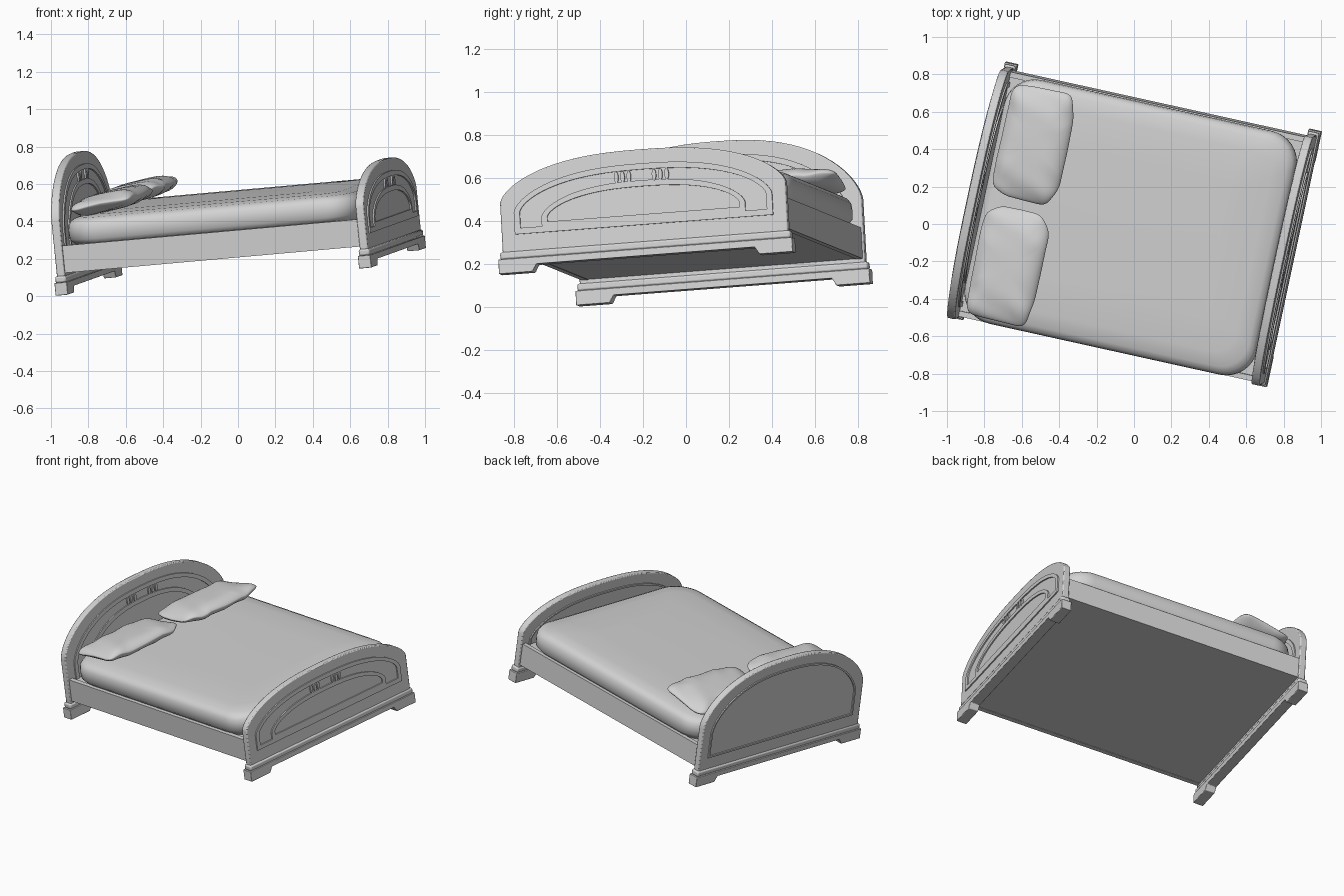
import bpy, bmesh, math
from mathutils import Matrix, Vector

cube = bpy.data.objects.get("Cube")
if cube:
    bpy.data.objects.remove(cube, do_unlink=True)

# One plain grey for the whole bed
grey = bpy.data.materials.new("plain_grey")
GREY = (0.65, 0.65, 0.65, 1.0)
grey.diffuse_color = GREY
grey.use_nodes = True
grey.node_tree.nodes["Principled BSDF"].inputs["Base Color"].default_value = GREY

# The bed is built level (u along, v across, w up) and then tilted by this frame
u = Vector((0.973, -0.215, 0.087)).normalized()
v = Vector((0.211, 0.974, 0.075))
v = (v - u * v.dot(u)).normalized()
w = u.cross(v)
FRAME = Matrix.Translation((0.015, 0.0, 0.13)) @ Matrix((u, v, w)).transposed().to_4x4()


def finish(name, bm, bevel=0.0, angle=35):
    bmesh.ops.recalc_face_normals(bm, faces=bm.faces)
    mesh = bpy.data.meshes.new(name)
    bm.to_mesh(mesh)
    bm.free()
    mesh.materials.append(grey)
    obj = bpy.data.objects.new(name, mesh)
    bpy.context.collection.objects.link(obj)
    obj.matrix_world = FRAME
    bpy.ops.object.select_all(action="DESELECT")
    obj.select_set(True)
    bpy.context.view_layer.objects.active = obj
    bpy.ops.object.shade_smooth_by_angle(angle=math.radians(angle))
    if bevel:
        mod = obj.modifiers.new("soft_edge", "BEVEL")
        mod.width, mod.segments, mod.limit_method = bevel, 2, "ANGLE"
    return obj


def extrude(bm, depth):
    geom = bmesh.ops.extrude_face_region(bm, geom=bm.faces[:])["geom"]
    bmesh.ops.translate(bm, verts=[g for g in geom if isinstance(g, bmesh.types.BMVert)],
                        vec=(depth, 0, 0))


def prism(name, pts, u0, u1, bevel=0.0):
    """Extrude a closed (v, w) outline from u0 to u1."""
    bm = bmesh.new()
    bm.faces.new([bm.verts.new((u0, a, b)) for a, b in pts])
    extrude(bm, u1 - u0)
    return finish(name, bm, bevel)


def box(name, u0, u1, v0, v1, w0, w1, bevel=0.0):
    return prism(name, [(v0, w0), (v1, w0), (v1, w1), (v0, w1)], u0, u1, bevel)


def strip(name, outer, inner, u0, u1):
    """Raised moulding between two matching outlines."""
    bm = bmesh.new()
    a = [bm.verts.new((u0, *p)) for p in outer]
    b = [bm.verts.new((u0, *p)) for p in inner]
    for i in range(len(a)):
        j = (i + 1) % len(a)
        bm.faces.new((a[i], a[j], b[j], b[i]))
    extrude(bm, u1 - u0)
    return finish(name, bm)


def arch(half, base, shoulder, top, n=40):
    """Straight sides carrying a flattened arch."""
    pts = [(-half, base)]
    for i in range(n + 1):
        t = math.pi * (1 - i / n)
        c, s = math.cos(t), max(math.sin(t), 0.0)
        pts.append((half * math.copysign(abs(c) ** (2 / 2.5), c),
                    shoulder + (top - shoulder) * s ** (2 / 1.6)))
    return pts + [(half, base)]


def moulding(name, half, base, shoulder, top, face, out, t=0.028):
    strip(name, arch(half, base, shoulder, top),
          arch(half - t, base + t, shoulder, top - t), face - out * 0.003, face + out * 0.008)


# Headboard and footboard: arched panel, mouldings, bars and plinth
PLINTH = [(-0.70, 0), (-0.54, 0), (-0.52, 0.035), (0.52, 0.035), (0.54, 0), (0.70, 0),
          (0.70, 0.068), (-0.70, 0.068)]
for name, side, shoulder, top in (("headboard", -1, 0.395, 0.716), ("footboard", 1, 0.33, 0.533)):
    u_in, u_out = side * 0.81, side * 0.855
    prism(name + "_panel", arch(0.68, 0.09, shoulder, top), u_in, u_out, 0.006)
    prism(name + "_plinth", PLINTH, side * 0.800, side * 0.868, 0.003)
    box(name + "_plinth_cap", side * 0.804, side * 0.864, -0.692, 0.692, 0.066, 0.102, 0.01)
    # The decorated face looks towards the foot of the bed
    deco, plain = (u_in, u_out) if side < 0 else (u_out, u_in)
    moulding(name + "_outer_moulding", 0.615, 0.18, shoulder - 0.05, top - 0.067, deco, 1)
    moulding(name + "_back_moulding", 0.615, 0.18, shoulder - 0.05, top - 0.067, plain, -1, 0.012)
    moulding(name + "_inner_moulding", 0.485, 0.20, shoulder - 0.08, top - 0.146, deco, 1)
    for i, vc in enumerate((-0.12, -0.09, -0.06, 0.06, 0.09, 0.12)):
        bar = [(vc + 0.010 * math.cos(a), top - 0.124 + 0.027 * math.sin(a))
               for a in (math.tau * k / 16 for k in range(16))]
        prism(f"{name}_bar_{i + 1}", bar, deco - 0.003, deco + 0.009)

# Side rails and the closed base between them
box("bed_base", -0.82, 0.82, -0.66, 0.66, 0.118, 0.245)
for name, s in (("right_rail", -1), ("left_rail", 1)):
    box(name, -0.82, 0.82, s * 0.64, s * 0.67, 0.116, 0.262)


def rounded_rect(hu, hv, r, n=8):
    pts = []
    for k, (su, sv) in enumerate(((1, 1), (-1, 1), (-1, -1), (1, -1))):
        for i in range(n + 1):
            a = math.pi / 2 * (k + i / n)
            pts.append((su * (hu - r) + r * math.cos(a), sv * (hv - r) + r * math.sin(a)))
    return pts


# Mattress: stacked rounded outlines with a soft shoulder and a slight crown
bm = bmesh.new()
rings = []
for inset, height in ((0.04, 0.242), (0.015, 0.27), (0.003, 0.285), (0.0, 0.33), (0.004, 0.362),
                      (0.018, 0.383), (0.045, 0.397), (0.12, 0.407), (0.30, 0.413)):
    loop = rounded_rect(0.803 - inset, 0.668 - inset, max(0.17 - inset * 0.4, 0.05))
    rings.append([bm.verts.new((a, b, height)) for a, b in loop])
for lo, hi in zip(rings, rings[1:]):
    for i in range(len(lo)):
        j = (i + 1) % len(lo)
        bm.faces.new((lo[i], lo[j], hi[j], hi[i]))
bm.faces.new(rings[0])
bm.faces.new(rings[-1])
finish("mattress", bm, angle=50)


# Pillows: pinched cushions with creases, foot-side edge lifted
def pillow(name, cu, cv, cw, phase):
    bm = bmesh.new()
    bmesh.ops.create_uvsphere(bm, u_segments=64, v_segments=28, radius=1.0)
    tilt = Matrix.Translation((cu, cv, cw)) @ Matrix.Rotation(math.radians(-8), 4, "Y")
    for p in bm.verts:
        x, y, z = p.co
        flat = math.hypot(x, y)
        a = math.atan2(y, x)
        r = min(flat, 1.0) ** 0.8
        c, s = math.cos(a), math.sin(a)
        px = r * math.copysign(abs(c) ** 0.38, c)
        py = r * math.copysign(abs(s) ** 0.38, s)
        puff = max(1 - r ** 3.5, 0.0) ** 0.65
        crease = 0.006 * r * r * math.sin(11 * py + 3 * px + phase)
        ripple = 1 + 0.02 * r * math.sin(5 * a + phase)
        p.co = tilt @ Vector((0.185 * px * ripple, 0.305 * py * ripple,
                              math.copysign(0.052 * puff, z) + crease))
    finish(name, bm, angle=60)


pillow("right_pillow", -0.59, -0.335, 0.463, 0.4)
pillow("left_pillow", -0.59, 0.335, 0.463, 2.1)
